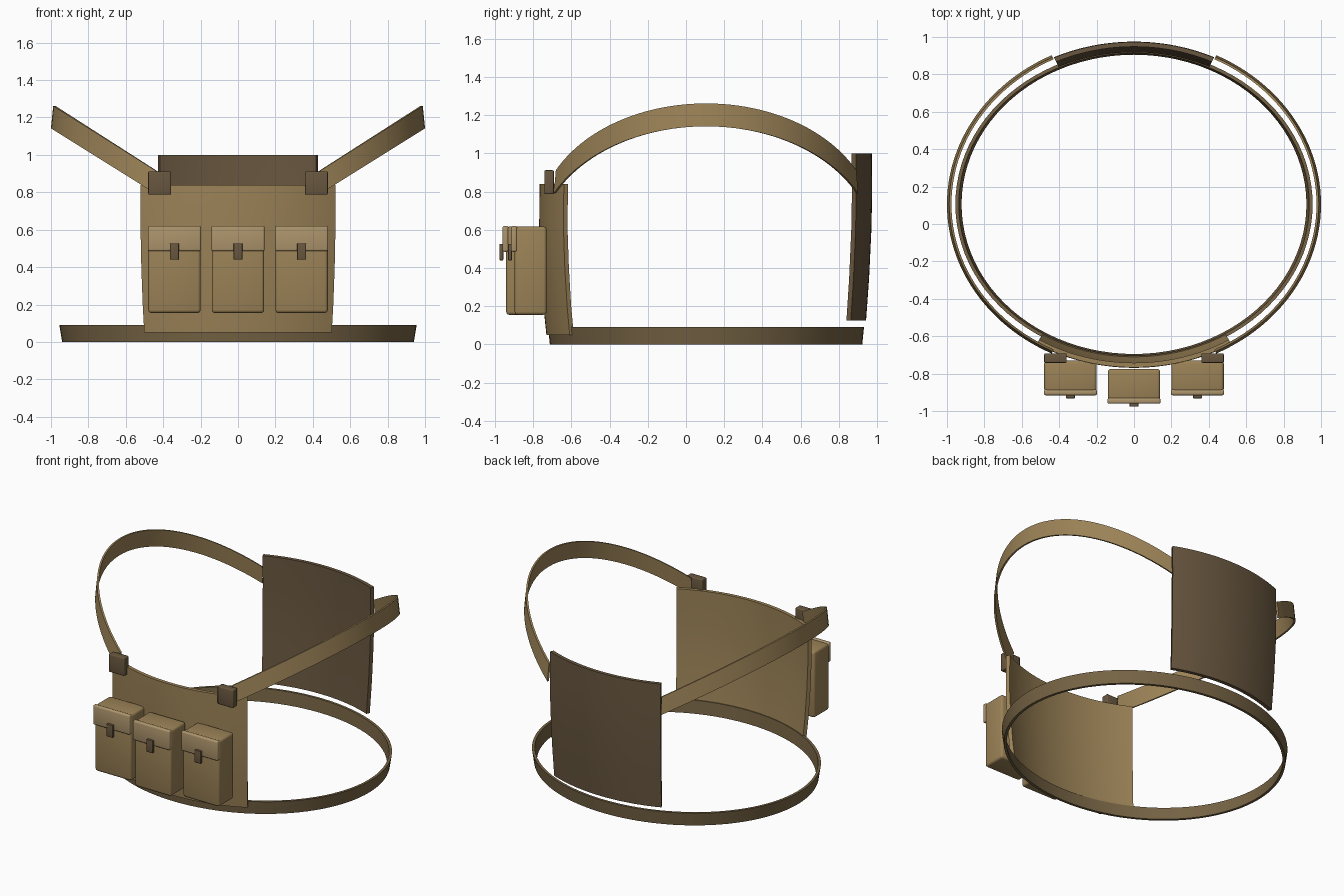
import bpy, bmesh
from math import sin, cos, pi, acos, asin

if "Cube" in bpy.data.objects:
    bpy.data.objects.remove(bpy.data.objects["Cube"])

CY = 0.105  # centre of the torso ellipse


def material(name, rgb):
    m = bpy.data.materials.new(name)
    m.diffuse_color = (*rgb, 1)
    m.use_nodes = True
    m.node_tree.nodes["Principled BSDF"].inputs["Base Color"].default_value = m.diffuse_color
    return m


CANVAS = material("canvas", (0.33, 0.225, 0.095))
FLAP = material("light_canvas", (0.42, 0.30, 0.15))
DARK = material("dark_webbing", (0.14, 0.095, 0.05))
BELT = material("belt_webbing", (0.18, 0.125, 0.058))


def finish(name, bm, mat):
    bmesh.ops.recalc_face_normals(bm, faces=bm.faces)
    me = bpy.data.meshes.new(name)
    bm.to_mesh(me)
    bm.free()
    ob = bpy.data.objects.new(name, me)
    bpy.context.collection.objects.link(ob)
    me.materials.append(mat)
    bpy.context.view_layer.objects.active = ob
    ob.select_set(True)
    bpy.ops.object.shade_smooth_by_angle(angle=0.6)
    ob.select_set(False)
    return ob


def band(name, t0, t1, n, section, mat, closed=False):
    """Sweep a closed section of (rx, ry, z) points round the torso ellipse."""
    bm = bmesh.new()
    rings = []
    for i in range(n if closed else n + 1):
        t = t0 + (t1 - t0) * i / n
        rings.append([bm.verts.new((rx * cos(t), CY + ry * sin(t), z))
                      for rx, ry, z in section(t)])
    pairs = list(zip(rings, rings[1:]))
    if closed:
        pairs.append((rings[-1], rings[0]))
    for a, b in pairs:
        for j in range(len(a)):
            k = (j + 1) % len(a)
            bm.faces.new((a[j], a[k], b[k], b[j]))
    if not closed:
        bm.faces.new(rings[0])
        bm.faces.new(rings[-1])
    return finish(name, bm, mat)


def wall(rows, th):
    """Section made of (z, rx, ry) rows on the outside, offset inwards by th."""
    return ([(rx, ry, z) for z, rx, ry in rows]
            + [(rx - th, ry - th, z) for z, rx, ry in reversed(rows)])


def box(name, x, y, z, mat, bevel):
    bm = bmesh.new()
    bmesh.ops.create_cube(bm, size=1)
    for v in bm.verts:
        for i, (lo, hi) in enumerate((x, y, z)):
            v.co[i] = (lo + hi) / 2 + v.co[i] * (hi - lo)
    bmesh.ops.bevel(bm, geom=bm.edges[:], offset=bevel, segments=3,
                    profile=0.5, affect='EDGES')
    return finish(name, bm, mat)


# Waist belt, slightly flared upwards
belt = wall([(0.0, 0.94, 0.818), (0.09, 0.955, 0.827)], 0.018)
band("waist_belt", 0, 2 * pi, 96, lambda t: belt, BELT, closed=True)

# Front and back panels, gently bulging
front = wall([(z, 1.0 + d, 0.872 + d) for z, d in
              ((0.05, -0.036), (0.2, -0.02), (0.4, -0.006), (0.6, 0.002), (0.84, 0.0))], 0.025)
a = asin(0.52)
band("front_panel", -pi / 2 - a, -pi / 2 + a, 28, lambda t: front, CANVAS)

back = wall([(z, 1.0 + d, 0.868 + d) for z, d in
             ((0.125, -0.03), (0.35, -0.014), (0.6, -0.002), (0.8, 0.002), (1.0, 0.0))], 0.025)
a = asin(0.427)
band("back_panel", pi / 2 - a, pi / 2 + a, 24, lambda t: back, DARK)


# Shoulder straps: rise linearly with distance from the centre line
def strap(t):
    z = 1.2 - 0.625 * (1 - abs(cos(t)))
    return wall([(z - 0.058, 1.0, 0.888), (z + 0.062, 0.988, 0.876)], 0.012)


a = acos(0.44)
band("shoulder_strap_right", -a, a, 48, strap, CANVAS)
band("shoulder_strap_left", pi - a, pi + a, 48, strap, CANVAS)

# Strap clips
for s, side in ((-1, "left"), (1, "right")):
    c = 0.42 * s
    box("strap_clip_" + side, (c - 0.06, c + 0.06), (-0.742, -0.692), (0.787, 0.912), DARK, 0.006)

# Pouches with flap and buckle; the middle one sits further forward
for x, dy, side in ((-0.34, 0.045, "left"), (0, 0, "middle"), (0.34, 0.045, "right")):
    box("pouch_" + side, (x - 0.14, x + 0.14), (-0.942 + dy, -0.775 + dy), (0.155, 0.617), CANVAS, 0.016)
    box("pouch_flap_" + side, (x - 0.142, x + 0.142), (-0.961 + dy, -0.93 + dy), (0.485, 0.621), FLAP, 0.01)
    box("pouch_buckle_" + side, (x - 0.024, x + 0.024), (-0.977 + dy, -0.957 + dy), (0.44, 0.527), DARK, 0.004)
